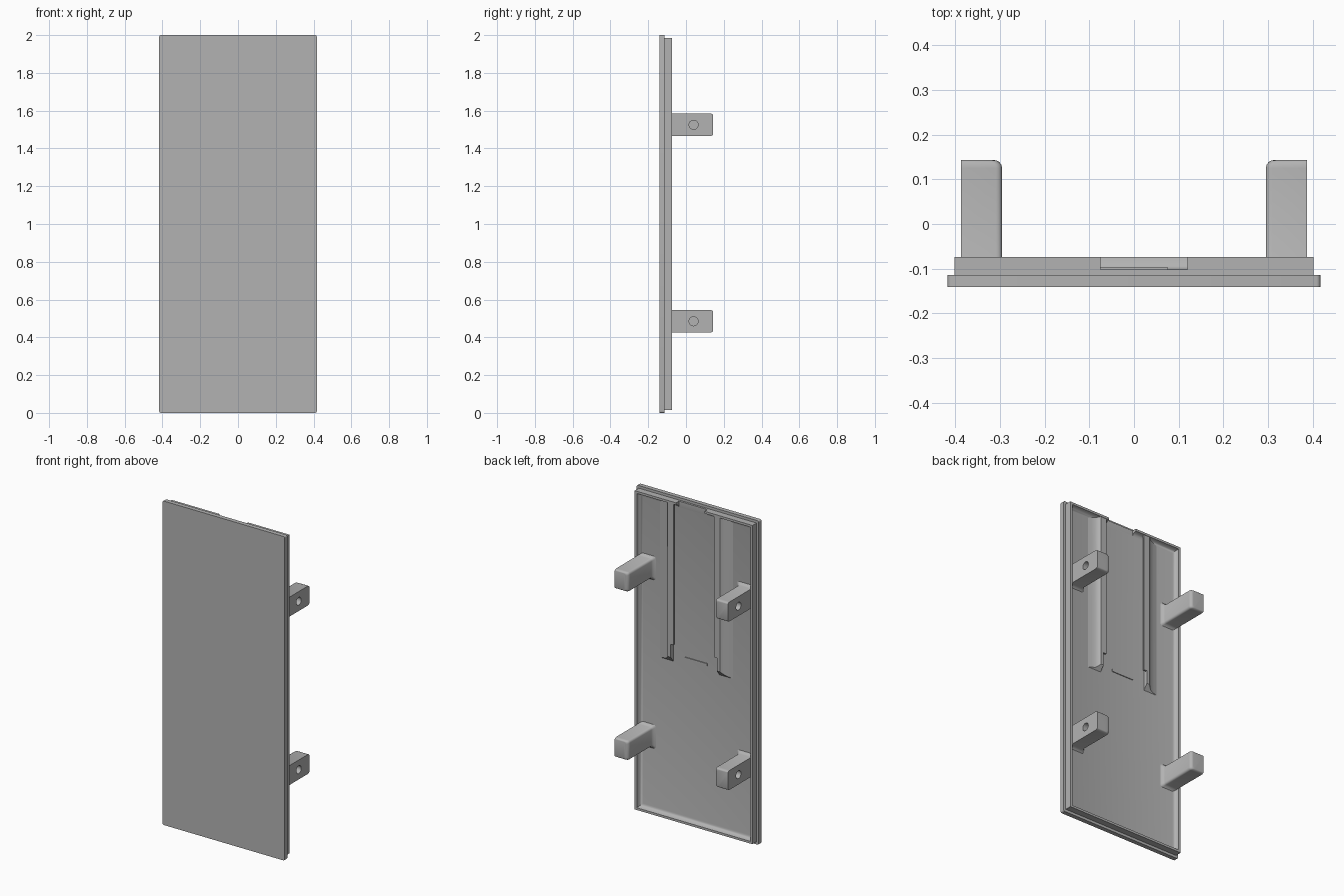
import bpy, bmesh, math
from mathutils import Matrix

cube = bpy.data.objects.get("Cube")
if cube:
    bpy.data.objects.remove(cube, do_unlink=True)

grey = bpy.data.materials.new("plain grey")
grey.use_nodes = True
colour = (0.45, 0.45, 0.45, 1)
grey.diffuse_color = colour
grey.node_tree.nodes["Principled BSDF"].inputs["Base Color"].default_value = colour

FLOOR, CREST, BACK = -0.102, -0.074, -0.114


def finish(name, bm):
    bmesh.ops.recalc_face_normals(bm, faces=bm.faces)
    mesh = bpy.data.meshes.new(name)
    bm.to_mesh(mesh)
    bm.free()
    mesh.materials.append(grey)
    obj = bpy.data.objects.new(name, mesh)
    bpy.context.collection.objects.link(obj)
    return obj


def activate(obj):
    bpy.ops.object.select_all(action='DESELECT')
    obj.select_set(True)
    bpy.context.view_layer.objects.active = obj


def smooth(obj):
    activate(obj)
    bpy.ops.object.shade_smooth_by_angle(angle=math.radians(35))


def loft(name, rings):
    """Skin a list of equal-length rings and cap both ends."""
    bm = bmesh.new()
    loops = [[bm.verts.new(p) for p in ring] for ring in rings]
    for a, b in zip(loops, loops[1:]):
        for i in range(len(a)):
            j = (i + 1) % len(a)
            bm.faces.new((a[i], a[j], b[j], b[i]))
    bm.faces.new(loops[0])
    bm.faces.new(loops[-1])
    return finish(name, bm)


def box(name, x, y, z):
    return loft(name, [[(x[0], v, z[0]), (x[1], v, z[0]), (x[1], v, z[1]), (x[0], v, z[1])] for v in y])


def cut(obj, cutter):
    cutter.hide_render = True
    mod = obj.modifiers.new("cut", 'BOOLEAN')
    mod.operation = 'DIFFERENCE'
    mod.solver = 'EXACT'
    mod.object = cutter
    activate(obj)
    bpy.ops.object.modifier_apply(modifier=mod.name)
    bpy.data.objects.remove(cutter, do_unlink=True)


def rounded_rect(x0, x1, z0, z1, radii, steps=5):
    """Corner order: low x low z, high x low z, high x high z, low x high z."""
    points = []
    corners = [(x0, z0, 1, 1), (x1, z0, -1, 1), (x1, z1, -1, -1), (x0, z1, 1, -1)]
    for k, ((x, z, sx, sz), r) in enumerate(zip(corners, radii)):
        for s in range(steps if r else 1):
            a = math.pi + k * math.pi / 2 + s * math.pi / 2 / (steps - 1)
            points.append((x + sx * r + r * math.cos(a), z + sz * r + r * math.sin(a)))
    return points


# Front plate with slightly rounded corners
outline = rounded_rect(-0.417, 0.417, 0, 2, [0.009] * 4)
smooth(loft("front_plate", [[(x, y, z) for x, z in outline] for y in (-0.141, BACK)]))

# Shallow tray with a raised rim that curves into the floor
rim = [(0, BACK), (0, CREST), (0.014, CREST), (0.017, -0.086), (0.022, -0.094),
       (0.029, -0.1), (0.037, FLOOR)]
tray = loft("back_tray", [[(sx * (0.402 - d), y, 1 + sz * (0.984 - d))
                           for sx, sz in ((-1, -1), (1, -1), (1, 1), (-1, 1))] for d, y in rim])
cut(tray, box("notch_cutter", (-0.075, 0.12), (FLOOR + 0.0005, 0), (1.93, 2.1)))
smooth(tray)

# Small stop ridge across the slide channel
box("stop_ridge", (-0.076, 0.076), (FLOOR - 0.003, -0.097), (1.02, 1.034))

# Guide rails: curved outer flank, upright inner wall, overhanging lip
rail = [(0.158, FLOOR - 0.002), (0.158, -0.076), (0.178, -0.076), (0.188, -0.086),
        (0.203, -0.094), (0.228, -0.099), (0.262, FLOOR - 0.002)]
for side, label in ((1, "left"), (-1, "right")):
    bottom = [(side * x, y, 1.02 + (y + 0.076) * 1.3) for x, y in rail]
    top = [(side * x, y, 1.975) for x, y in rail]
    smooth(loft(label + "_guide_rail", [bottom, top]))
    box(label + "_rail_lip", sorted((side * 0.138, side * 0.16)), (-0.086, -0.076), (1.1, 1.975))

# Mounting pegs: flared foot, rounded tip, blind hole in the flat outer side
sections = [(FLOOR - 0.002, 0.02), (-0.098, 0.011), (-0.092, 0.005), (-0.083, 0), (0.125, 0),
            (0.133, -0.002), (0.139, -0.007), (0.142, -0.012), (0.143, -0.018)]
for side, label in ((1, "left"), (-1, "right")):
    for height, level in ((0.485, "lower"), (1.525, "upper")):
        rings = []
        for y, grow in sections:
            dz = 0.06 + grow * (0.8 if grow > 0 else 0.5)
            shape = rounded_rect(0.295 - grow, 0.387, height - dz, height + dz, (0.014, 0, 0, 0.014))
            rings.append([(side * x, y, z) for x, z in shape])
        peg = loft(f"{level}_{label}_peg", rings)
        bm = bmesh.new()
        bmesh.ops.create_cone(bm, cap_ends=True, segments=32, radius1=0.024, radius2=0.024, depth=0.12,
                              matrix=Matrix.Translation((side * 0.387, 0.04, height))
                              @ Matrix.Rotation(math.pi / 2, 4, 'Y'))
        cut(peg, finish("hole_cutter", bm))
        smooth(peg)
